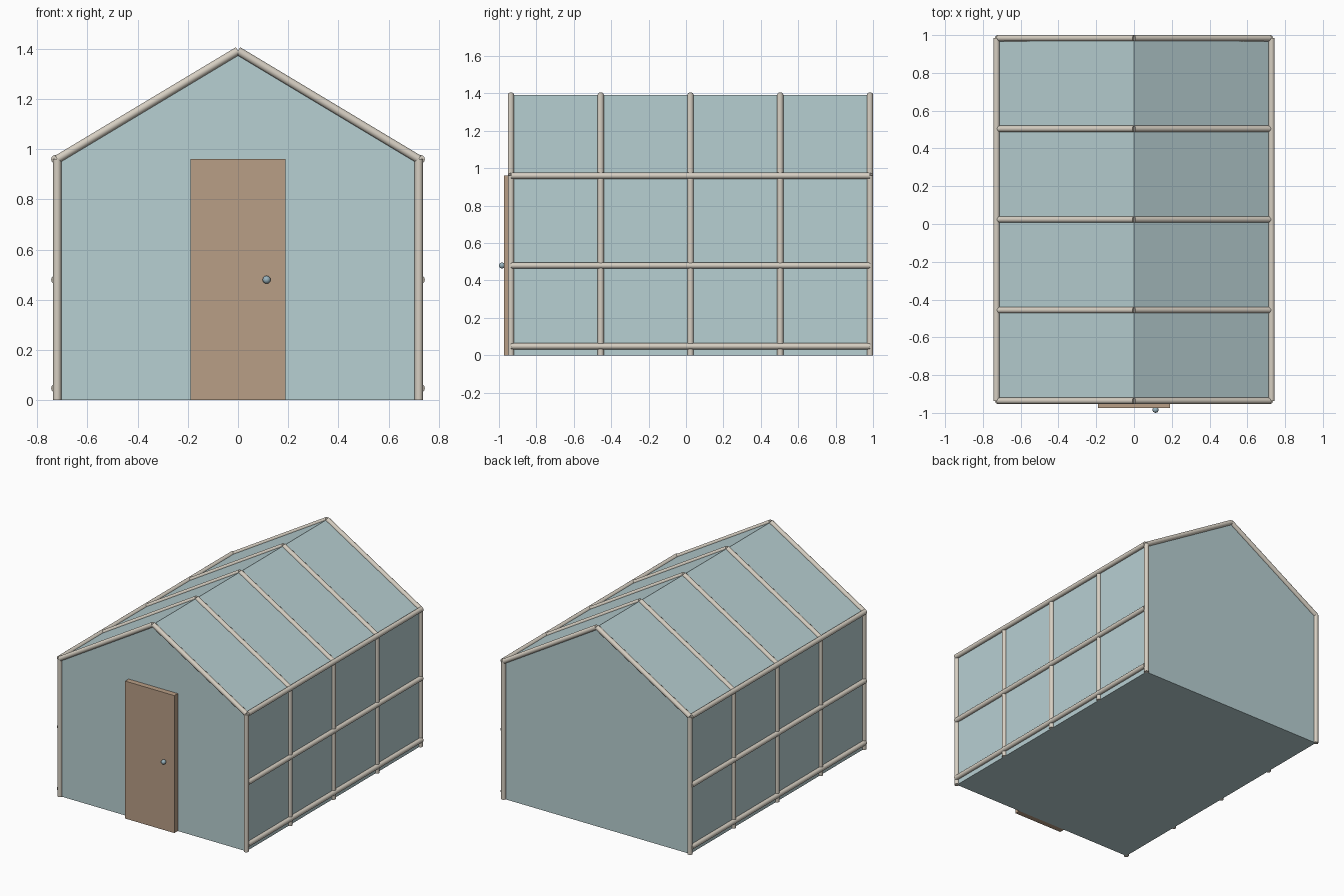
import bpy, bmesh, math
from mathutils import Vector

if "Cube" in bpy.data.objects:
    bpy.data.objects.remove(bpy.data.objects["Cube"])

W, H, APEX = 0.72, 0.96, 1.392      # half width, eave height, ridge height
Y0, Y1, R = -0.936, 0.984, 0.0165   # front, back, tube radius


def material(name, srgb):
    m = bpy.data.materials.new(name)
    lin = [((c + 0.055) / 1.055) ** 2.4 for c in srgb]
    m.diffuse_color = (*lin, 1)
    m.use_nodes = True
    m.node_tree.nodes["Principled BSDF"].inputs["Base Color"].default_value = m.diffuse_color
    return m


GLASS = material("pale blue glass", (0.72, 0.815, 0.825))
FRAME = material("warm grey frame", (0.84, 0.81, 0.76))
WOOD = material("brown wood", (0.725, 0.62, 0.525))
METAL = material("blue grey metal", (0.60, 0.70, 0.74))


def finish(name, bm, mat, smooth=False):
    bmesh.ops.recalc_face_normals(bm, faces=bm.faces[:])
    me = bpy.data.meshes.new(name)
    bm.to_mesh(me)
    bm.free()
    me.materials.append(mat)
    ob = bpy.data.objects.new(name, me)
    bpy.context.collection.objects.link(ob)
    if smooth:
        bpy.context.view_layer.objects.active = ob
        ob.select_set(True)
        bpy.ops.object.shade_smooth_by_angle(angle=math.radians(40))
        ob.select_set(False)
    return ob


def prism(name, profile, y0, y1, mat):
    bm = bmesh.new()
    face = bm.faces.new([bm.verts.new((x, y0, z)) for x, z in profile])
    ext = bmesh.ops.extrude_face_region(bm, geom=[face])["geom"]
    bmesh.ops.translate(bm, vec=(0, y1 - y0, 0),
                        verts=[v for v in ext if isinstance(v, bmesh.types.BMVert)])
    return finish(name, bm, mat)


def tube(name, a, b):
    a, b = Vector(a), Vector(b)
    bm = bmesh.new()
    bmesh.ops.create_cone(bm, cap_ends=True, segments=16, radius1=R, radius2=R,
                          depth=(b - a).length)
    rot = (b - a).to_track_quat('Z', 'Y').to_matrix().to_4x4()
    bm.transform(rot)
    bmesh.ops.translate(bm, vec=(a + b) / 2, verts=bm.verts[:])
    return finish(name, bm, FRAME, True)


# glazed house body
prism("glass_body", [(-W, 0), (W, 0), (W, H), (0, APEX), (-W, H)], Y0, Y1, GLASS)

# frame on both sides: posts, rafters and long rails
for s, side in ((-1, "left"), (1, "right")):
    for i in range(5):
        y = Y0 + i * (Y1 - Y0) / 4
        tube(f"{side}_post_{i + 1}", (s * W, y, 0), (s * W, y, H))
        tube(f"{side}_rafter_{i + 1}", (s * W, y, H), (0, y, APEX))
    for i, z in enumerate((0.048, 0.48, 0.96)):
        tube(f"{side}_rail_{i + 1}", (s * 0.728, Y0, z), (s * 0.728, Y1, z))

# door
prism("door", [(-0.19, 0), (0.19, 0), (0.19, H), (-0.19, H)], -0.974, Y0 + 0.002, WOOD)

# door knob
bm = bmesh.new()
bmesh.ops.create_uvsphere(bm, u_segments=16, v_segments=10, radius=0.016)
bmesh.ops.translate(bm, vec=(0.114, -0.984, 0.48), verts=bm.verts[:])
finish("door_knob", bm, METAL, True)
